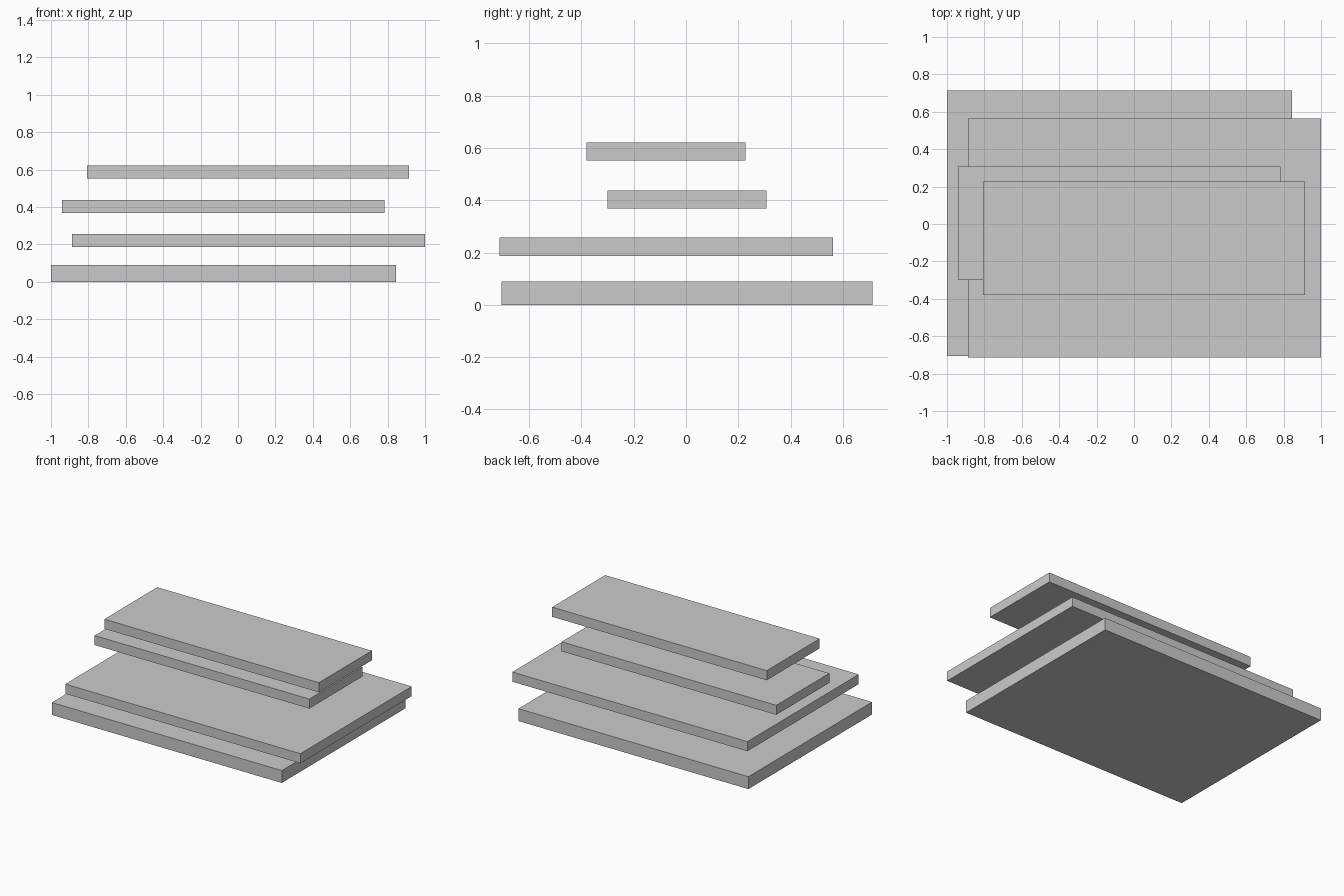
import bpy
from mathutils import Vector

cube = bpy.data.objects.get("Cube")
if cube:
    bpy.data.objects.remove(cube, do_unlink=True)

# Single plain grey for every slab
grey = bpy.data.materials.new("light_grey")
grey.use_nodes = True
colour = (0.6, 0.6, 0.6, 1.0)
grey.diffuse_color = colour
grey.node_tree.nodes["Principled BSDF"].inputs["Base Color"].default_value = colour


def slab(name, low, high):
    """Flat rectangular board between two opposite corners."""
    low, high = Vector(low), Vector(high)
    bpy.ops.mesh.primitive_cube_add(size=1, location=(low + high) / 2)
    obj = bpy.context.object
    obj.name = name
    obj.scale = high - low
    bpy.ops.object.transform_apply(location=False, rotation=False, scale=True)
    obj.data.materials.append(grey)
    return obj


# Two wide slabs below, two narrow slabs above, each offset from the next
slab("bottom_slab", (-1.0, -0.705, 0.0), (0.845, 0.713, 0.09))
slab("lower_slab", (-0.887, -0.713, 0.187), (1.0, 0.563, 0.257))
slab("upper_slab", (-0.94, -0.30, 0.368), (0.782, 0.308, 0.437))
slab("top_slab", (-0.807, -0.38, 0.552), (0.915, 0.227, 0.622))
